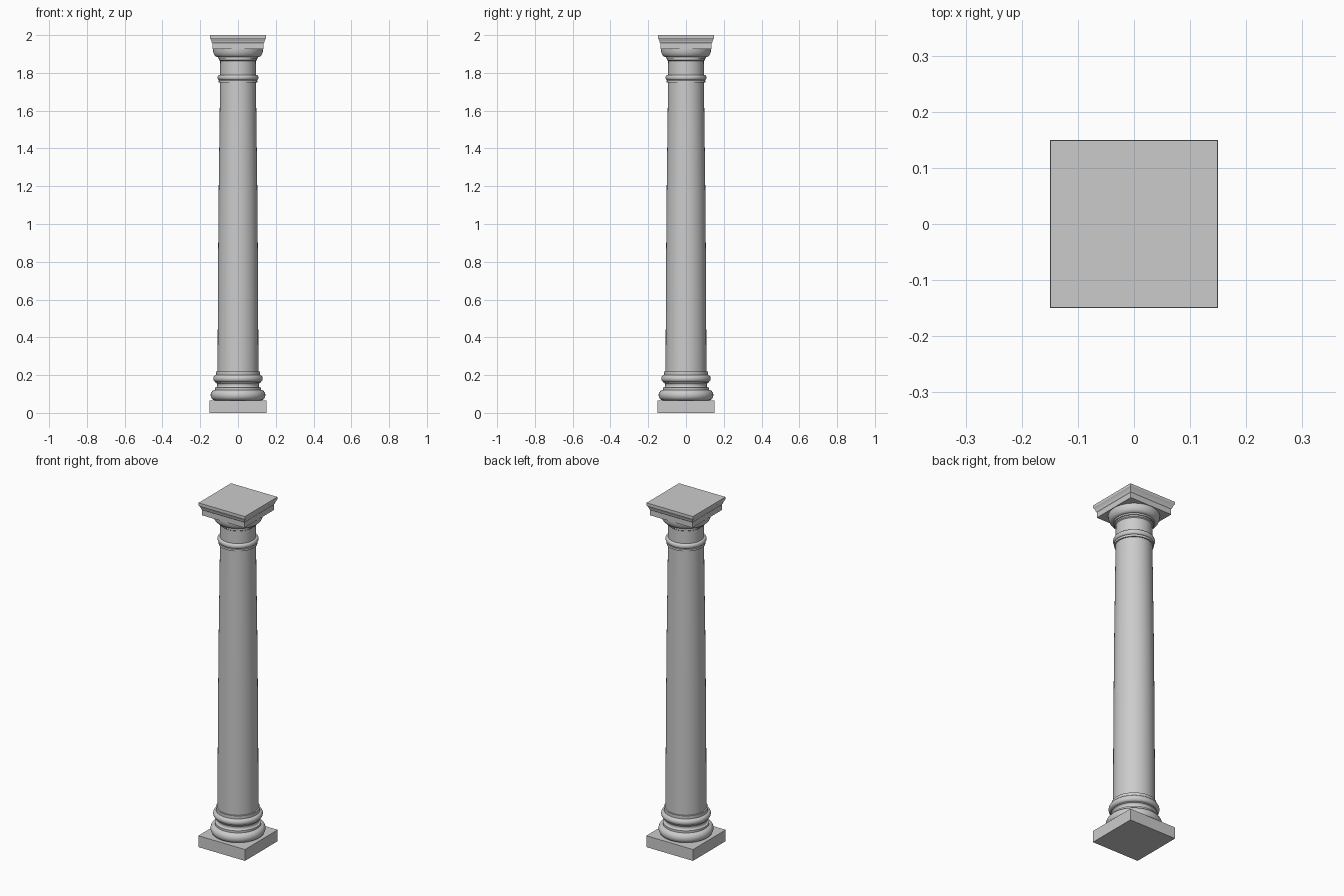
import bpy
import math

cube = bpy.data.objects.get("Cube")
if cube:
    bpy.data.objects.remove(cube)

stone = bpy.data.materials.new("grey stone")
stone.use_nodes = True
colour = (0.6, 0.6, 0.6, 1)
stone.diffuse_color = colour
stone.node_tree.nodes["Principled BSDF"].inputs["Base Color"].default_value = colour


def sweep(name, profile, sides, smooth):
    """Turn a (radius, z) profile around z; four sides give a square block."""
    square = sides == 4
    scale = math.sqrt(2) if square else 1
    start = math.pi / 4 if square else 0
    verts = []
    for r, z in profile:
        for i in range(sides):
            a = start + 2 * math.pi * i / sides
            verts.append((r * scale * math.cos(a), r * scale * math.sin(a), z))
    faces = [tuple(reversed(range(sides)))]
    for k in range(len(profile) - 1):
        for i in range(sides):
            j = (i + 1) % sides
            faces.append((k * sides + i, k * sides + j,
                          (k + 1) * sides + j, (k + 1) * sides + i))
    faces.append(tuple(range(len(verts) - sides, len(verts))))
    mesh = bpy.data.meshes.new(name)
    mesh.from_pydata(verts, [], faces)
    mesh.materials.append(stone)
    obj = bpy.data.objects.new(name, mesh)
    bpy.context.collection.objects.link(obj)
    if smooth:
        bpy.ops.object.select_all(action='DESELECT')
        obj.select_set(True)
        bpy.context.view_layer.objects.active = obj
        bpy.ops.object.shade_smooth_by_angle(angle=math.radians(35))
    return obj


def bulge(r, z0, z1, depth, steps=10):
    """Half-round section from z0 to z1; negative depth makes a hollow."""
    mid, half = (z0 + z1) / 2, (z1 - z0) / 2
    angles = [math.pi * (i / steps - 0.5) for i in range(steps + 1)]
    return [(r + depth * math.cos(a), mid + half * math.sin(a)) for a in angles]


def quarter(r0, z0, r1, z1, steps=8):
    """Quarter-round section, flaring first and then rising."""
    angles = [math.pi / 2 * i / steps for i in range(steps + 1)]
    return [(r0 + (r1 - r0) * math.sin(a), z1 + (z0 - z1) * math.cos(a))
            for a in angles]


# Square foot
sweep("plinth", [(0.15, 0), (0.15, 0.066)], 4, False)

# Base mouldings: large torus, fillet, hollow, small torus, fillet
base = bulge(0.12, 0.066, 0.122, 0.025)
base += [(0.122, 0.122), (0.122, 0.134)]
base += bulge(0.118, 0.134, 0.158, -0.008)
base += [(0.12, 0.158), (0.12, 0.163)]
base += bulge(0.115, 0.163, 0.2, 0.016)
base += [(0.116, 0.2), (0.116, 0.218)]
sweep("base_mouldings", base, 64, True)

# Tapered shaft with a slight swelling
shaft = [(0.108, 0.216), (0.107, 0.5), (0.105, 0.85), (0.102, 1.2),
         (0.098, 1.5), (0.095, 1.745), (0.094, 1.87)]
sweep("shaft", shaft, 64, True)

# Neck ring
ring = [(0.093, 1.748), (0.102, 1.748), (0.102, 1.76)]
ring += bulge(0.098, 1.762, 1.79, 0.01)
ring += [(0.093, 1.79)]
sweep("neck_ring", ring, 64, True)

# Cushion below the square cap
cushion = [(0.093, 1.862), (0.1, 1.867), (0.1, 1.875), (0.106, 1.875), (0.106, 1.884)]
cushion += quarter(0.108, 1.884, 0.133, 1.926)
sweep("capital_cushion", cushion, 64, True)

# Square cap with a moulded upper edge
cap = [(0.136, 1.926), (0.136, 1.958), (0.139, 1.962), (0.141, 1.97),
       (0.145, 1.979), (0.149, 1.985), (0.149, 2.0)]
sweep("abacus", cap, 4, False)
